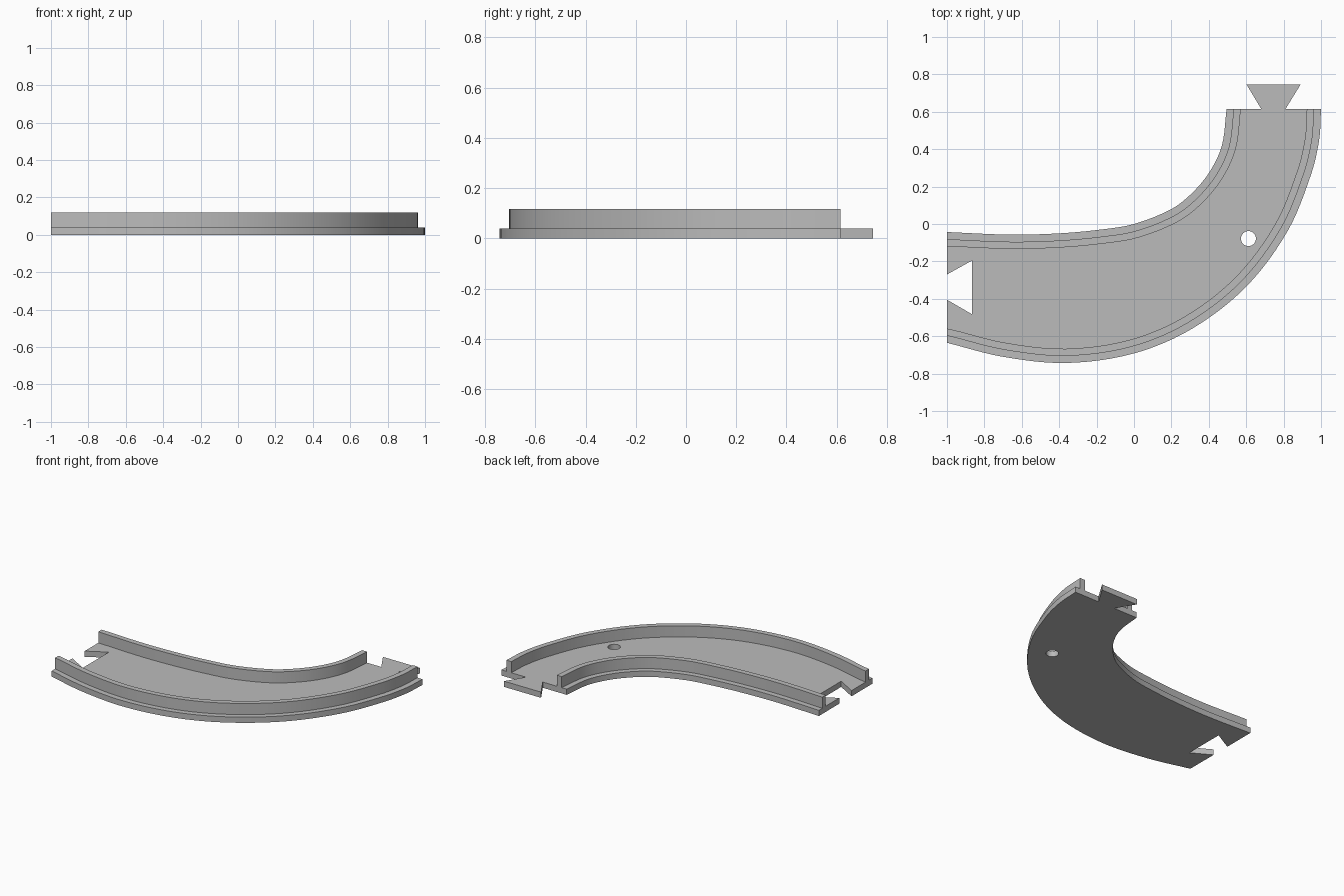
import bpy, bmesh
from math import sin, cos, tau
from mathutils import Vector

cube = bpy.data.objects.get("Cube")
if cube:
    bpy.data.objects.remove(cube)

grey = bpy.data.materials.new("plain grey")
grey.use_nodes = True
grey.diffuse_color = (0.5, 0.5, 0.5, 1)
grey.node_tree.nodes["Principled BSDF"].inputs["Base Color"].default_value = (0.5, 0.5, 0.5, 1)

BASE, TOP = 0.04, 0.118


def spline(points, steps=6):
    """Smooth path through the points."""
    p = [Vector(q) for q in points]
    p = [2 * p[0] - p[1]] + p + [2 * p[-1] - p[-2]]
    path = []
    for a, b, c, d in zip(p, p[1:], p[2:], p[3:]):
        length = (c - b).length
        m0 = (c - a) * length / ((b - a).length + length)
        m1 = (d - b) * length / ((d - c).length + length)
        for i in range(steps):
            t = i / steps
            path.append(b * (2*t**3 - 3*t**2 + 1) + m0 * (t**3 - 2*t**2 + t)
                        + c * (3*t**2 - 2*t**3) + m1 * (t**3 - t**2))
    return path + [p[-2]]


def offset(path, dist):
    """Parallel path to the left; the ends stay on the cut planes."""
    out = []
    for i, v in enumerate(path):
        d = path[min(i + 1, len(path) - 1)] - path[max(i - 1, 0)]
        n = Vector((-d.y, d.x)).normalized()
        if i == 0:
            n = Vector((0, 1))
        elif i == len(path) - 1:
            n = Vector((-1, 0))
        out.append(v + n * dist)
    return out


def slab(name, loops, z0, z1):
    """Extrude closed outlines (inner loops become holes) from z0 to z1."""
    curve = bpy.data.curves.new(name, "CURVE")
    curve.dimensions = "2D"
    curve.fill_mode = "BOTH"
    curve.extrude = (z1 - z0) / 2
    for loop in loops:
        s = curve.splines.new("POLY")
        s.points.add(len(loop) - 1)
        for pt, v in zip(s.points, loop):
            pt.co = (v[0], v[1], 0, 1)
        s.use_cyclic_u = True
    ob = bpy.data.objects.new(name, curve)
    bpy.context.collection.objects.link(ob)
    bpy.ops.object.select_all(action="DESELECT")
    ob.select_set(True)
    bpy.context.view_layer.objects.active = ob
    bpy.ops.object.convert(target="MESH")
    ob = bpy.context.object
    bm = bmesh.new()
    bm.from_mesh(ob.data)
    bmesh.ops.remove_doubles(bm, verts=bm.verts, dist=1e-5)
    bmesh.ops.translate(bm, verts=bm.verts, vec=(0, 0, (z0 + z1) / 2))
    bmesh.ops.recalc_face_normals(bm, faces=bm.faces)
    bm.to_mesh(ob.data)
    bm.free()
    ob.data.materials.clear()
    ob.data.materials.append(grey)
    bpy.ops.object.shade_smooth_by_angle(angle=0.5)
    return ob


# Inner and outer edges of the bend, from the left end to the back end
inner = spline([(-1, -.043), (-.66, -.057), (-.4, -.05), (-.18, -.03), (0, 0),
                (.2, .08), (.31, .165), (.405, .28), (.47, .42), (.495, .615)])
outer = spline([(-1, -.635), (-.7, -.71), (-.36, -.743), (0, -.692), (.31, -.56),
                (.6, -.335), (.82, -.04), (.945, .26), (.99, .45), (1, .615)])

# Floor with dovetail tongue, dovetail notch and round hole
tongue = [(.81, .615), (.89, .745), (.602, .745), (.68, .615)]
notch = [(-1, -.27), (-.865, -.195), (-.865, -.483), (-1, -.405)]
hole = [(.612 + .04 * cos(tau * i / 32), -.078 + .04 * sin(tau * i / 32)) for i in range(32)]
slab("track_floor", [outer + tongue + inner[::-1] + notch, hole], 0, BASE)

# Side walls, set in from the floor edges
for name, path, side in (("inner_wall", inner, -1), ("outer_wall", outer, 1)):
    near, far = offset(path, side * .038), offset(path, side * .076)
    slab(name, [near + far[::-1]], BASE, TOP)
